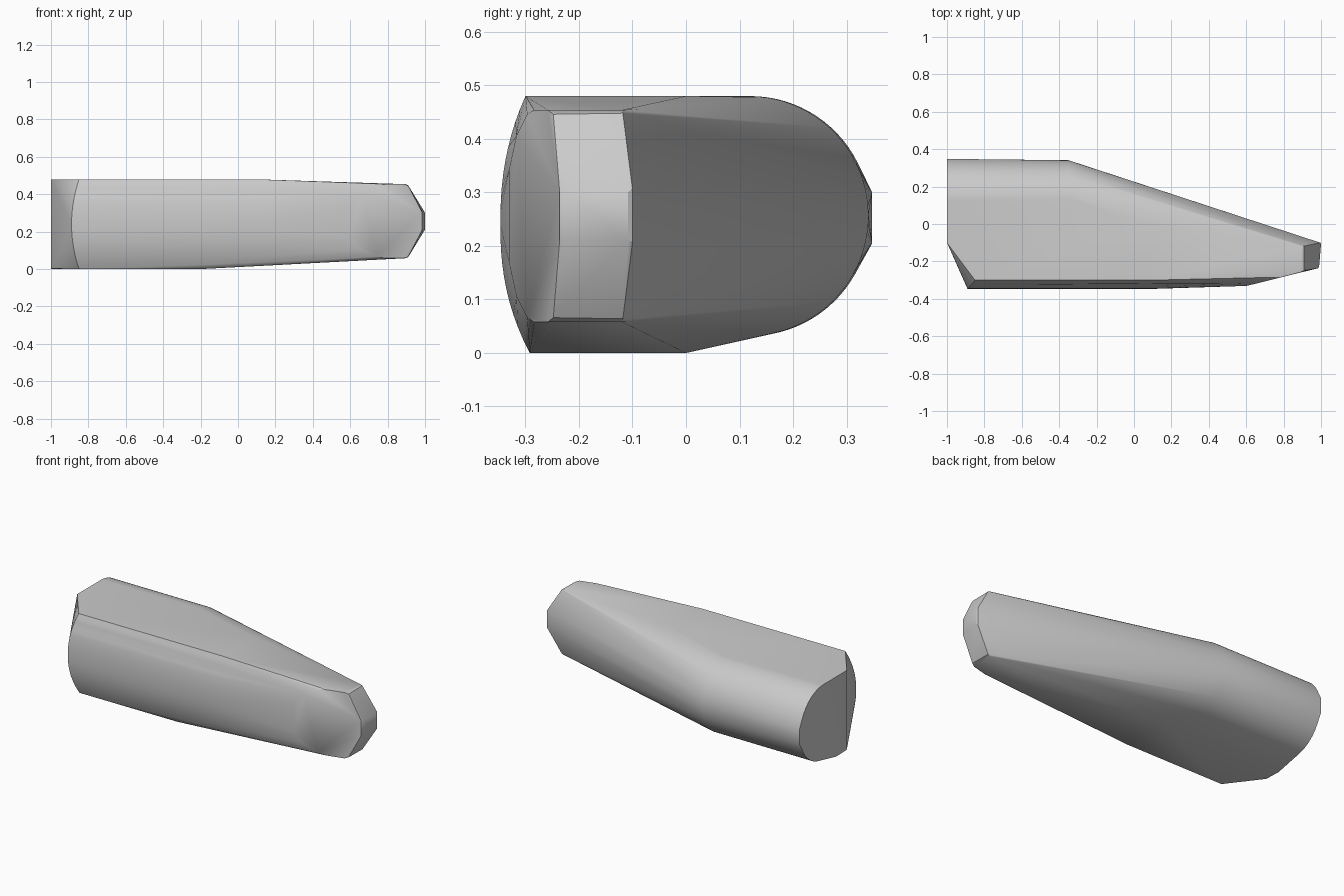
import bpy, bmesh, math

if "Cube" in bpy.data.objects:
    bpy.data.objects.remove(bpy.data.objects["Cube"], do_unlink=True)

grey = bpy.data.materials.new("plain_grey")
grey.use_nodes = True
colour = (0.6, 0.6, 0.6, 1)
grey.diffuse_color = colour
grey.node_tree.nodes["Principled BSDF"].inputs["Base Color"].default_value = colour

MID, HALF, STEPS = 0.24, 0.24, 20
points = []

# Bulging front wall, with its slanted cut at the blunt end
for i in range(STEPS + 1):
    t = 2 * i / STEPS - 1
    bulge = abs(t) ** 2.3
    y = -0.347 + (0.047 if t > 0 else 0.055) * bulge
    z = MID + HALF * t
    points.append((-0.89 + 0.04 * t * t, y, z))
    points.append((0.1 if t > 0 else -0.2 + 0.3 * (1 + t), y, z))

# Rounded back wall, from the blunt end to the start of the taper
for i in range(2 * STEPS + 1):
    a = math.radians(-80 + 170 * i / (2 * STEPS))
    y, z = 0.12 + 0.224 * math.cos(a), 0.256 + 0.224 * math.sin(a)
    points += [(-1, y, z), (-0.35, y - 0.003, z)]
points += [(-1, 0.348, z) for z in (0.205, 0.3)]

# Flat top and bottom corners
points += [(-1, -0.1, 0.48), (-1, -0.1, 0.003), (0.1, 0, 0.48),
           (-1, 0, 0), (-0.2, 0, 0)]

# Tapered tip: mirrored about its own middle height
for s in (-1, 1):
    for x, y, h in ((0.6, -0.331, 0.085), (0.66, -0.317, 0.15), (0.74, -0.297, 0.19),
                    (0.79, -0.284, 0.198), (0.89, -0.258, 0.198), (0.91, -0.248, 0.19),
                    (0.985, -0.236, 0.045), (0.99, -0.225, 0.045),
                    (1, -0.108, 0.045), (0.996, -0.1, 0.05),
                    (0.91, -0.118, 0.192), (0.895, -0.12, 0.198)):
        points.append((x, y, 0.256 + s * h))

# Skin the sections into one tight shell
bm = bmesh.new()
for p in points:
    bm.verts.new(p)
hull = bmesh.ops.convex_hull(bm, input=bm.verts)
loose = {g for g in hull["geom_interior"] + hull["geom_unused"]
         if isinstance(g, bmesh.types.BMVert)}
bmesh.ops.delete(bm, geom=list(loose), context="VERTS")
bmesh.ops.dissolve_limit(bm, angle_limit=math.radians(1), verts=bm.verts, edges=bm.edges)
bmesh.ops.recalc_face_normals(bm, faces=bm.faces)

mesh = bpy.data.meshes.new("tapered_body")
bm.to_mesh(mesh)
bm.free()
mesh.materials.append(grey)
body = bpy.data.objects.new("tapered_body", mesh)
bpy.context.collection.objects.link(body)
bpy.context.view_layer.objects.active = body
body.select_set(True)
bpy.ops.object.shade_smooth_by_angle(angle=math.radians(30))
